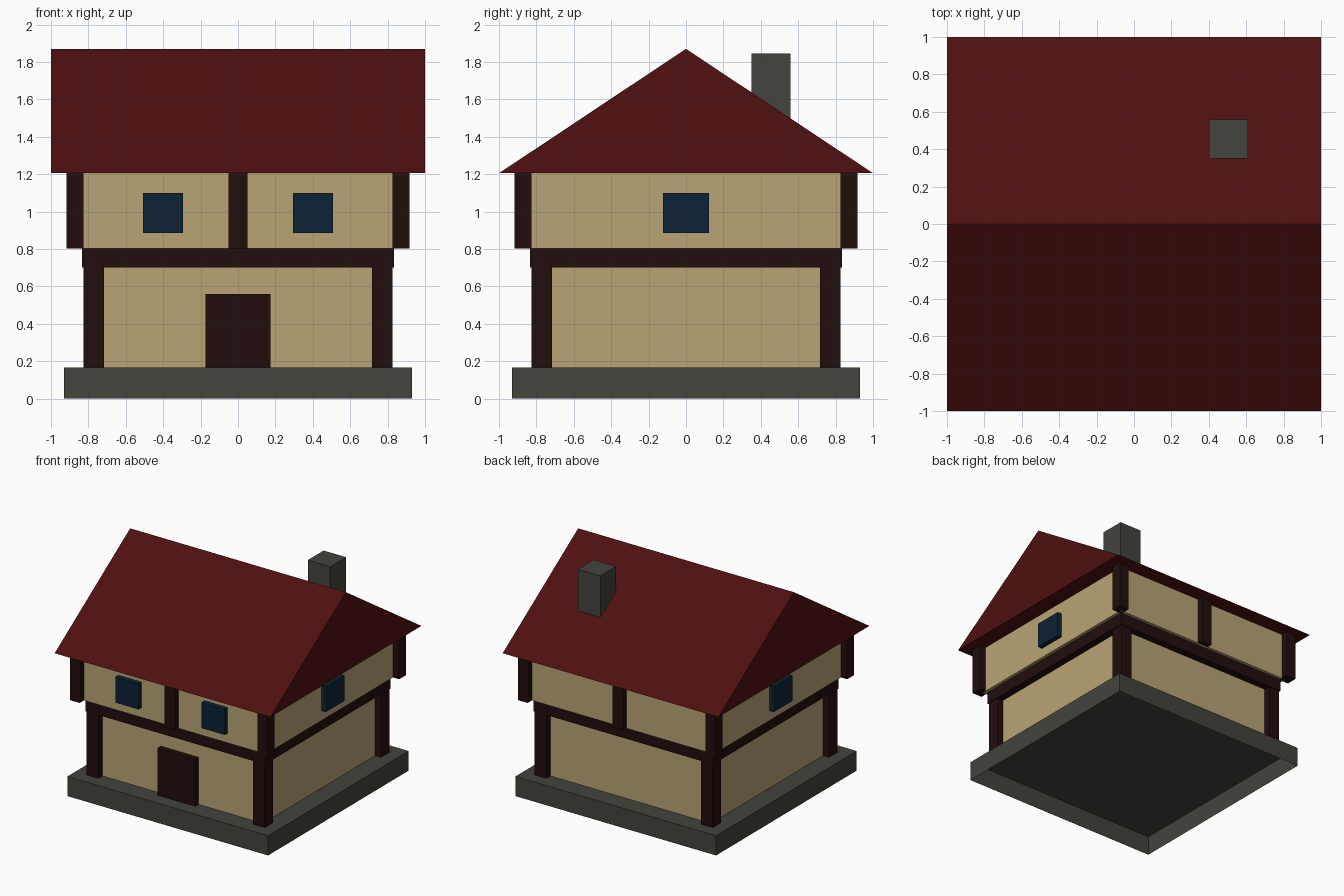
import bpy
import bmesh

cube = bpy.data.objects.get("Cube")
if cube:
    bpy.data.objects.remove(cube, do_unlink=True)


def material(name, rgb):
    mat = bpy.data.materials.new(name)
    mat.use_nodes = True
    mat.diffuse_color = (*rgb, 1)
    mat.node_tree.nodes["Principled BSDF"].inputs["Base Color"].default_value = (*rgb, 1)
    return mat


STONE = material("grey stone", (0.056, 0.058, 0.046))
PLASTER = material("tan plaster", (0.49, 0.37, 0.18))
TIMBER = material("dark timber", (0.016, 0.004, 0.004))
ROOF = material("red roof", (0.08, 0.005, 0.006))
GLASS = material("blue glass", (0.004, 0.016, 0.037))


def add_object(name, bm, mat):
    bmesh.ops.recalc_face_normals(bm, faces=bm.faces)
    mesh = bpy.data.meshes.new(name)
    bm.to_mesh(mesh)
    bm.free()
    mesh.materials.append(mat)
    obj = bpy.data.objects.new(name, mesh)
    bpy.context.collection.objects.link(obj)
    return obj


def box(name, xs, ys, zs, mat, open_bottom=False):
    """Box between pairs of x, y and z limits."""
    bm = bmesh.new()
    bmesh.ops.create_cube(bm, size=1)
    for v in bm.verts:
        for axis, (low, high) in enumerate((xs, ys, zs)):
            v.co[axis] = low if v.co[axis] < 0 else high
    bmesh.ops.recalc_face_normals(bm, faces=bm.faces)
    if open_bottom:
        under = [f for f in bm.faces if f.normal.z < -0.5]
        bmesh.ops.delete(bm, geom=under, context='FACES')
    return add_object(name, bm, mat)


def block(name, half, zs, mat, open_bottom=False):
    return box(name, (-half, half), (-half, half), zs, mat, open_bottom)


def span(side, inner, outer):
    return sorted((side * inner, side * outer))


FLOOR, BEAM, UPPER, EAVES, RIDGE = 0.165, 0.7, 0.803, 1.205, 1.87
TUCK = EAVES + 0.015  # upper parts run a little way into the roof

# Storeys and the beam ring between them; the base is a hollow shell
block("stone_base", 0.93, (0, FLOOR), STONE, open_bottom=True)
block("lower_walls", 0.77, (FLOOR, BEAM + 0.02), PLASTER, open_bottom=True)
block("floor_beam", 0.833, (BEAM, UPPER), TIMBER)
block("upper_walls", 0.86, (UPPER, TUCK), PLASTER)

# Corner posts on both storeys
for sy, depth in ((-1, "front"), (1, "back")):
    for sx, side in ((-1, "right"), (1, "left")):
        box(f"lower_post_{depth}_{side}", span(sx, 0.717, 0.825), span(sy, 0.717, 0.825),
            (FLOOR, BEAM + 0.02), TIMBER, open_bottom=True)
        box(f"upper_post_{depth}_{side}", span(sx, 0.825, 0.917), span(sy, 0.825, 0.917),
            (UPPER, TUCK), TIMBER)
    box(f"middle_post_{depth}", (-0.05, 0.05), span(sy, 0.84, 0.905), (UPPER, TUCK), TIMBER)

# Door and windows
box("door", (-0.175, 0.175), (-0.815, -0.76), (FLOOR, 0.56), TIMBER, open_bottom=True)
PANE = (0.885, 1.1)
for sx, side in ((-1, "right"), (1, "left")):
    box(f"side_window_{side}", span(sx, 0.85, 0.9), (-0.122, 0.122), PANE, GLASS)
    centre = 0.4 * sx
    box(f"front_window_{side}", (centre - 0.107, centre + 0.107), (-0.9, -0.85), PANE, GLASS)

# Gable roof: a triangular profile extruded along x
bm = bmesh.new()
profile = [bm.verts.new((-1, y, z)) for y, z in ((-1, EAVES), (1, EAVES), (0, RIDGE))]
end = bm.faces.new(profile)
extruded = bmesh.ops.extrude_face_region(bm, geom=[end], use_keep_orig=True)
moved = [g for g in extruded["geom"] if isinstance(g, bmesh.types.BMVert)]
bmesh.ops.translate(bm, verts=moved, vec=(2, 0, 0))
add_object("roof", bm, ROOF)

# Chimney on the back slope
box("chimney", (0.402, 0.61), (0.35, 0.56), (1.3, 1.845), STONE)
